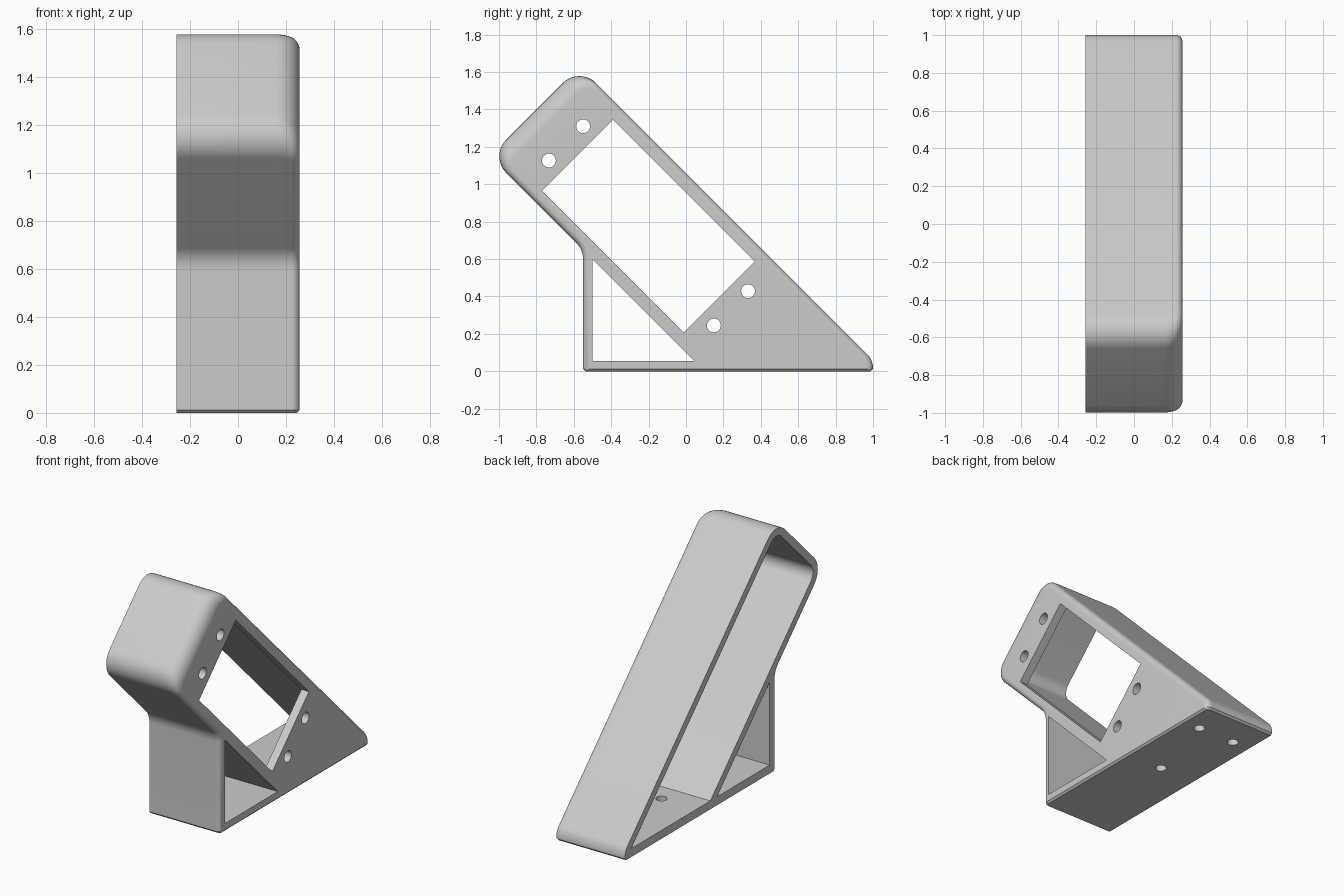
import bpy, bmesh, math
from mathutils import Vector, Matrix

cube = bpy.data.objects.get("Cube")
if cube:
    bpy.data.objects.remove(cube, do_unlink=True)

HALF = 0.257          # half width
SMALL, BIG = 0.035, 0.10   # side edge rounding, rounding at the upper end
CHAMFER = 0.012
S = math.sqrt(0.5)

grey = bpy.data.materials.new("light grey plastic")
grey.use_nodes = True
colour = (0.6, 0.6, 0.6, 1)
grey.diffuse_color = colour
grey.node_tree.nodes["Principled BSDF"].inputs["Base Color"].default_value = colour


def meet(a, b):
    """Crossing point of two lines given as (normal, distance)."""
    (n, d), (m, e) = a, b
    det = n[0] * m[1] - n[1] * m[0]
    return Vector(((d * m[1] - e * n[1]) / det, (n[0] * e - m[0] * d) / det))


def rounded(points, radii, steps=10):
    """Polygon with each corner replaced by an arc; radius 0 keeps it sharp."""
    out = []
    for i, p in enumerate(points):
        r = radii[i]
        if r == 0:
            out.append(p)
            continue
        u = (points[i - 1] - p).normalized()
        v = (points[(i + 1) % len(points)] - p).normalized()
        half = u.angle(v) / 2
        centre = p + (u + v).normalized() * r / math.sin(half)
        start = p + u * r / math.tan(half) - centre
        end = p + v * r / math.tan(half) - centre
        sweep = math.pi - 2 * half
        for k in range(steps + 1):
            t = k / steps
            out.append(centre + (start * math.sin((1 - t) * sweep)
                                 + end * math.sin(t * sweep)) / math.sin(sweep))
    return out


def loft(name, sections):
    """Skin a list of (x, outline) sections, outlines in (y, z)."""
    bm = bmesh.new()
    rings = [[bm.verts.new((x, p[0], p[1])) for p in outline] for x, outline in sections]
    for a, b in zip(rings, rings[1:]):
        for i in range(len(a)):
            j = (i + 1) % len(a)
            bm.faces.new((a[i], a[j], b[j], b[i]))
    bm.faces.new(rings[0])
    bm.faces.new(rings[-1])
    bmesh.ops.recalc_face_normals(bm, faces=bm.faces)
    return finish(name, bm)


def finish(name, bm):
    mesh = bpy.data.meshes.new(name)
    bm.to_mesh(mesh)
    bm.free()
    mesh.materials.append(grey)
    obj = bpy.data.objects.new(name, mesh)
    bpy.context.collection.objects.link(obj)
    return obj


def prism(points, x0, x1):
    points = [Vector(p) for p in points]
    return loft("cutter", [(x0, points), (x1, points)])


def drill(location, radius, axis):
    bm = bmesh.new()
    turn = Matrix.Rotation(math.pi / 2, 4, "Y") if axis == "X" else Matrix()
    bmesh.ops.create_cone(bm, cap_ends=True, segments=32, radius1=radius, radius2=radius,
                          depth=0.2, matrix=Matrix.Translation(location) @ turn)
    return finish("cutter", bm)


def inset(x, r):
    t = max(0, x - (HALF - r))
    return r - math.sqrt(max(0, r * r - t * t))


def outline(x):
    """Outer side profile at x, pulled in along the rounded side edge."""
    s, e = inset(x, SMALL), inset(x, BIG)
    b = max(0, x - (HALF - CHAMFER))
    c = CHAMFER - b + 0.0005
    bottom = ((0, -1), -b)
    back = ((1, 0), 1 - s)
    slope = ((S, S), 1.06 * S - s)
    end = ((-S, S), 2.2 * S - e)
    under = ((-S, -S), -0.10 * S - s)
    front = ((-1, 0), 0.55 - s)
    heel, toe = meet(bottom, back), meet(front, bottom)
    points = [toe + Vector((0, c)), toe + Vector((c, 0)),
              heel - Vector((c, 0)), heel + Vector((0, c)),
              meet(back, slope), meet(slope, end), meet(end, under), meet(under, front)]
    tip = 0.125 - (s + e) / 2
    return rounded(points, [0, 0, 0, 0, 0.105 - s, tip, tip, 0.125 + s])


# Outer body: constant profile with a rounded edge on one side
xs = {-HALF, HALF - CHAMFER}
for k in range(9):
    a = math.sin(k / 8 * math.pi / 2)
    xs.add(HALF - SMALL + SMALL * a)
    xs.add(HALF - BIG + BIG * a)
xs = sorted(xs)
xs = [x for i, x in enumerate(xs) if i == len(xs) - 1 or xs[i + 1] - x > 0.0004]
body = loft("angled_bracket", [(x, outline(x)) for x in xs])

# Main cavity, open on one side
floor, low, high, top = ((0, 1), 0.055), ((S, S), 0.17 * S), ((S, S), 0.99 * S), ((-S, S), 2.13 * S)
cavity = rounded([meet(low, floor), meet(floor, high), meet(high, top), meet(top, low)],
                 [0, 0, 0.075, 0.075])
cutters = [prism(cavity, -0.4, HALF - 0.055)]

# Window through the face plate, and the open triangle below
cutters.append(prism([(-0.77, 0.965), (-0.39, 1.345), (0.368, 0.587), (-0.012, 0.207)], 0.1, 0.4))
cutters.append(prism([(-0.5, 0.6), (-0.5, 0.055), (0.045, 0.055)], -0.4, 0.4))

# Screw holes in the face plate and the base
for y, z in [(-0.55, 1.31), (-0.733, 1.127), (0.332, 0.428), (0.149, 0.245)]:
    cutters.append(drill((0.23, y, z), 0.037, "X"))
for x, y in [(0.133, 0.775), (-0.133, 0.775), (0, 0.254)]:
    cutters.append(drill((x, y, 0), 0.034, "Z"))

bpy.context.view_layer.objects.active = body
for cutter in cutters:
    cutter.hide_render = True
    mod = body.modifiers.new("cut", "BOOLEAN")
    mod.operation, mod.solver, mod.object = "DIFFERENCE", "EXACT", cutter
    bpy.ops.object.modifier_apply(modifier=mod.name)
    bpy.data.objects.remove(cutter, do_unlink=True)

bpy.ops.object.select_all(action="DESELECT")
body.select_set(True)
bpy.ops.object.shade_smooth_by_angle(angle=math.radians(30))
